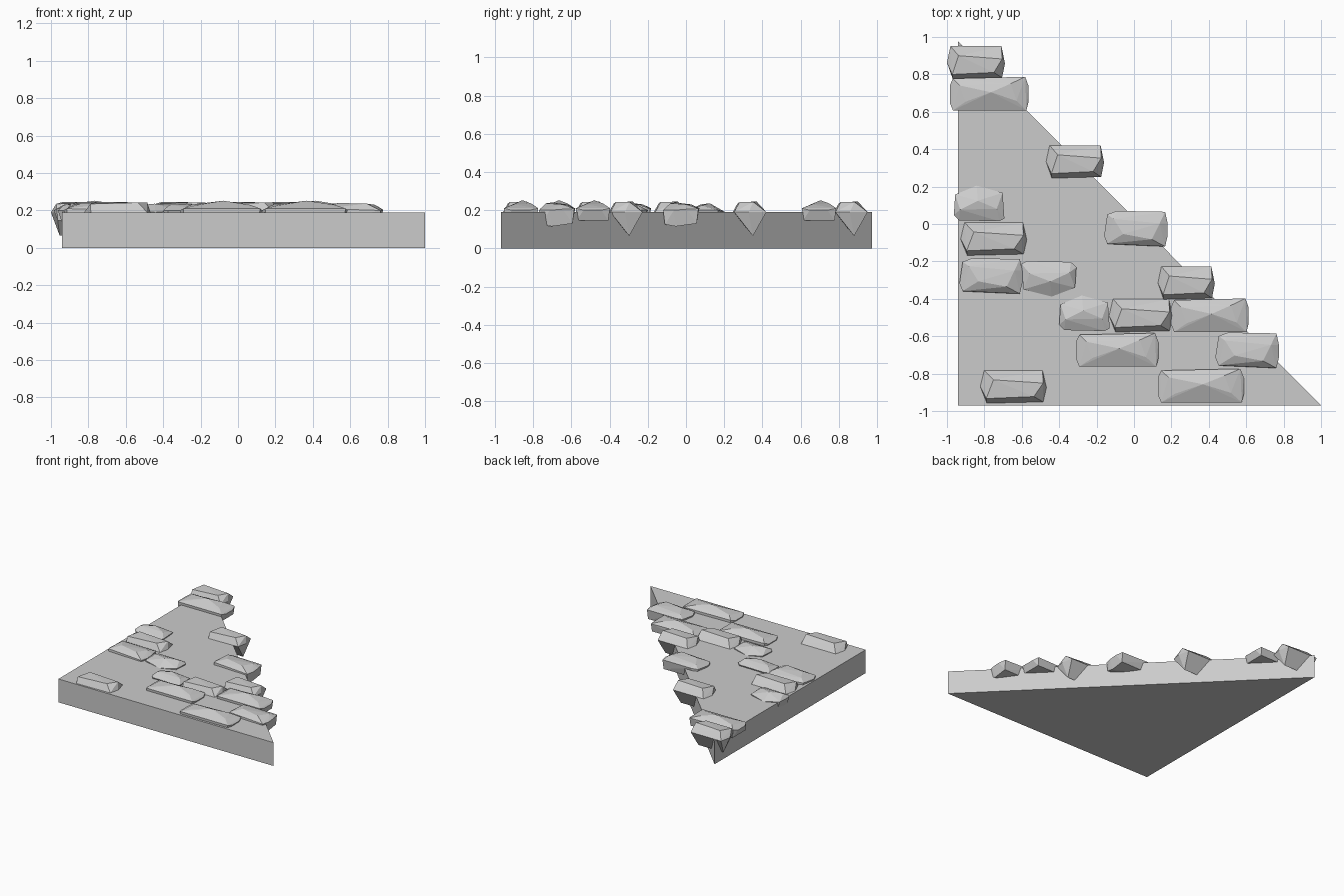
import bpy, bmesh
from math import radians

cube = bpy.data.objects.get("Cube")
if cube:
    bpy.data.objects.remove(cube, do_unlink=True)

stone = bpy.data.materials.new("grey_stone")
stone.use_nodes = True
grey = (0.6, 0.6, 0.6, 1)
stone.diffuse_color = grey
stone.node_tree.nodes["Principled BSDF"].inputs["Base Color"].default_value = grey


def hull(name, points):
    """Flat-faced solid wrapped around a few corner points."""
    bm = bmesh.new()
    for p in points:
        bm.verts.new(p)
    out = bmesh.ops.convex_hull(bm, input=bm.verts[:])
    unused = [v for v in bm.verts if not v.link_faces]
    bmesh.ops.delete(bm, geom=unused, context='VERTS')
    bmesh.ops.dissolve_limit(bm, angle_limit=radians(1), verts=bm.verts[:], edges=bm.edges[:])
    bmesh.ops.recalc_face_normals(bm, faces=bm.faces[:])
    mesh = bpy.data.meshes.new(name)
    bm.to_mesh(mesh)
    bm.free()
    mesh.materials.append(stone)
    obj = bpy.data.objects.new(name, mesh)
    bpy.context.collection.objects.link(obj)


# Triangular slab
TOP = 0.19
corners = [(-0.94, -0.97), (1, -0.97), (-0.94, 0.975)]
hull("wall_slab", [(x, y, z) for x, y in corners for z in (0, TOP)])

# Stone shapes: x and y as fractions of the half size, z in hundredths from the slab top
WEDGE = [(-.88, 1, 0), (.88, 1, 0), (-.6, .42, 5.5), (.9, .22, 5.3),
         (-.82, -.72, 4.5), (.62, -.6, 5.2), (-.8, -1, 0), (.9, -.92, 0),
         (-1, 0, 0), (1, -.05, 0), (-.7, .2, -12.5), (.75, .2, -12.5)]
LONG = [(-.92, .9, 2), (.92, 1, 2), (-.92, -.95, 2), (.95, -.95, 2),
        (-1, .5, 1), (-1, -.5, 1), (1, .5, 1), (1, -.5, 1),
        (-.75, .5, 4), (-.6, -.45, 3.8), (.05, .1, 6.2), (.55, .6, 4.5), (.7, -.4, 4),
        (-.9, .9, -4.5), (.9, .9, -4.5), (-.9, -.9, -4.5), (.9, -.9, -4.5)]
BLOCK = [(-.9, .8, 1.5), (-.6, 1, 2), (.92, .95, 1.8), (-.9, -.85, 2), (.92, -1, 1),
         (-1, -.4, 1), (1, .3, 1.5), (1, -.4, 1), (-.7, .55, 4), (.75, .3, 4),
         (.5, -.6, 4.6), (-.4, -.3, 5),
         (-.85, .8, -6), (.9, .85, -6), (-.85, -.9, -6), (.9, -.9, -6.5), (.9, -.3, -7.5)]
TAPER = [(-1, .85, 1), (-.93, -.6, 1), (.1, -1, 0), (.95, -.5, 1), (1, .65, 1),
         (.8, .95, 1), (-.8, 1, 1), (-.7, .3, 3.5), (.05, -.15, 4.6), (.75, .35, 4),
         (-.85, .7, -5), (.85, .7, -5), (-.8, -.6, -5), (.8, -.5, -5)]


def place(name, shape, spots, half_depth, flip=1):
    """spots: centre x, centre y, half length"""
    for i, (cx, cy, half) in enumerate(spots):
        hull(f"{name}_{i + 1}", [(cx + flip * u * half, cy + flip * v * half_depth, TOP + h / 100)
                                 for u, v, h in shape])


# Raised stones
place("wedge_stone", WEDGE, [(-.845, .863, .155), (-.315, .333, .155), (-.75, -.08, .177),
                             (.28, -.315, .152), (.037, -.49, .17), (-.645, -.87, .177)], .088)
place("long_stone", LONG, [(-.775, .695, .21), (.405, -.49, .207),
                           (-.09, -.675, .22), (.357, -.866, .23)], .092)
place("block_stone", BLOCK, [(.01, -.025, .17), (-.765, -.278, .168), (.605, -.675, .17)], .095)
place("taper_stone", TAPER, [(-.455, -.293, .147)], .095)
place("turned_taper_stone", TAPER, [(-.265, -.477, .135), (-.828, .11, .135)], .095, flip=-1)
